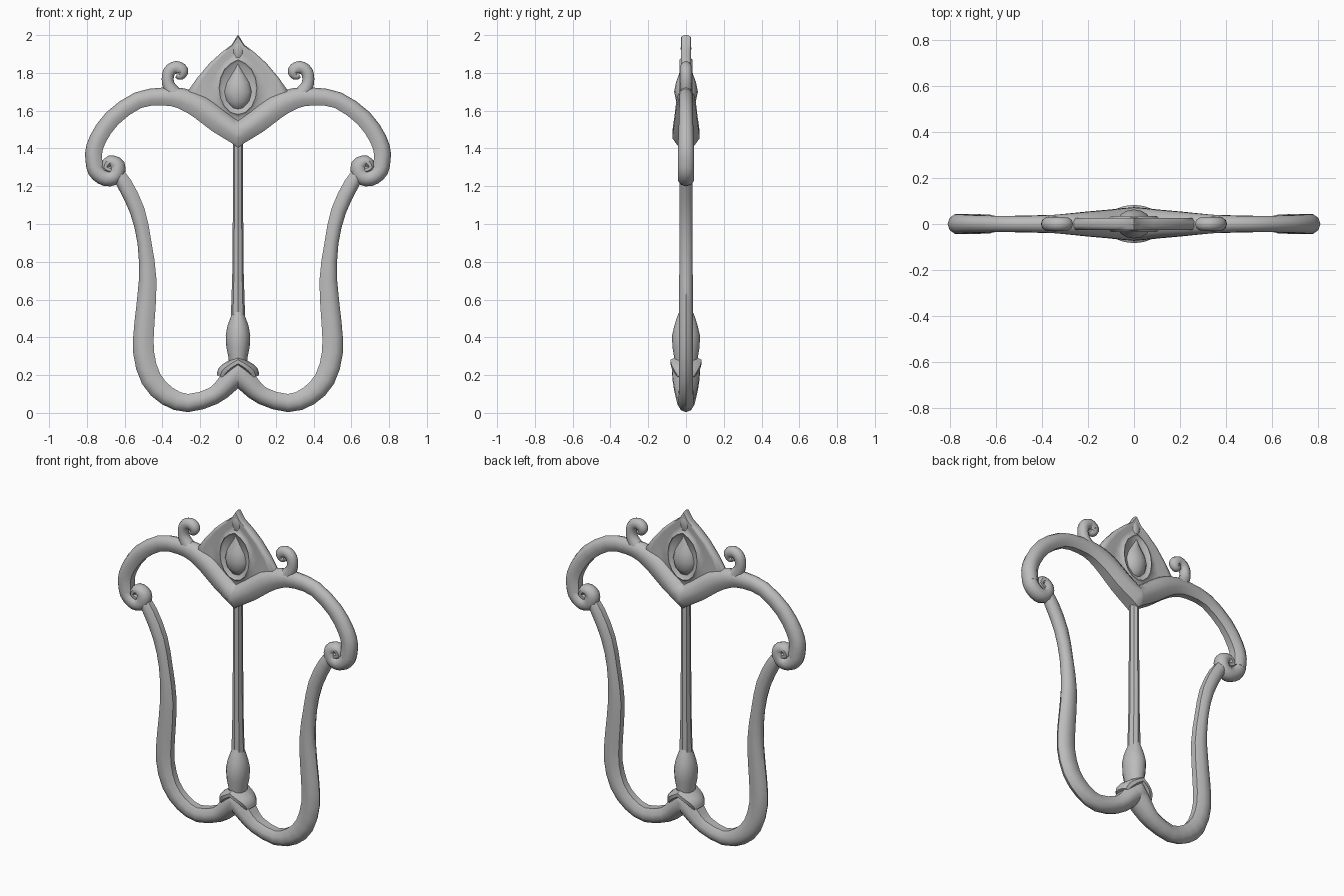
import bpy
import bmesh
from math import sin, cos, pi
from mathutils import Vector

cube = bpy.data.objects.get("Cube")
if cube:
    bpy.data.objects.remove(cube)

grey = bpy.data.materials.new("plain grey")
grey.use_nodes = True
grey.diffuse_color = (0.5, 0.5, 0.5, 1)
grey.node_tree.nodes["Principled BSDF"].inputs["Base Color"].default_value = (0.5, 0.5, 0.5, 1)

# Cross-sections as (outward, depth): D shape with a flat inner side, and a round one
D_SHAPE = [(1, 0), (.8, .6), (.3, .97), (-.35, .97), (-1, .5),
           (-1, -.5), (-.35, -.97), (.3, -.97), (.8, -.6)]
ROUND = [(cos(pi * i / 5), sin(pi * i / 5)) for i in range(10)]


def finish(name, bm, mirror=(False, False), angle=45):
    """Turn a bmesh into a mirrored, smooth-shaded object."""
    bmesh.ops.recalc_face_normals(bm, faces=bm.faces)
    mesh = bpy.data.meshes.new(name)
    bm.to_mesh(mesh)
    bm.free()
    mesh.materials.append(grey)
    ob = bpy.data.objects.new(name, mesh)
    bpy.context.collection.objects.link(ob)
    bpy.ops.object.select_all(action='DESELECT')
    ob.select_set(True)
    bpy.context.view_layer.objects.active = ob
    if any(mirror):
        mod = ob.modifiers.new("Mirror", 'MIRROR')
        mod.use_axis = (mirror[0], mirror[1], False)
        mod.merge_threshold = 0.0005
        bpy.ops.object.modifier_apply(modifier=mod.name)
    bpy.ops.object.shade_smooth_by_angle(angle=angle * pi / 180)
    return ob


def skin(bm, rings, caps=True):
    """Bridge closed rings of points with quads."""
    loops = [[bm.verts.new(p) for p in ring] for ring in rings]
    n = len(loops[0])
    for a, b in zip(loops, loops[1:]):
        for i in range(n):
            j = (i + 1) % n
            bm.faces.new((a[i], a[j], b[j], b[i]))
    if caps:
        bm.faces.new(loops[0])
        bm.faces.new(loops[-1])


def smooth_path(points, steps):
    """Catmull-Rom subdivision of (x, z, half width, half depth)."""
    p = [Vector(q) for q in points]
    p = [2 * p[0] - p[1]] + p + [2 * p[-1] - p[-2]]
    out = []
    for a, b, c, d in zip(p, p[1:], p[2:], p[3:]):
        for k in range(steps):
            t = k / steps
            out.append(0.5 * (2 * b + (c - a) * t + (2 * a - 5 * b + 4 * c - d) * t * t
                              + (3 * b - a - 3 * c + d) * t ** 3))
    return out + [p[-2]]


def tube(name, points, profile=D_SHAPE, steps=2):
    """Sweep a profile along a path in the xz plane, cut at x = 0 and mirror it."""
    path = smooth_path(points, steps)
    rings = []
    for i, (x, z, w, d) in enumerate(path):
        t = path[min(i + 1, len(path) - 1)] - path[max(i - 1, 0)]
        t = Vector((t[0], t[1])).normalized()
        rings.append([(x - t.y * u * w, v * d, z + t.x * u * w) for u, v in profile])
    bm = bmesh.new()
    skin(bm, rings)
    bmesh.ops.bisect_plane(bm, geom=bm.verts[:] + bm.edges[:] + bm.faces[:],
                           plane_co=(0, 0, 0), plane_no=(1, 0, 0), clear_inner=True)
    return finish(name, bm, (True, False))


def spindle(name, levels, sides=12, angle=45):
    """Stack elliptical rings given as (z, half width, half depth)."""
    bm = bmesh.new()
    skin(bm, [[(hx * cos(2 * pi * i / sides), hy * sin(2 * pi * i / sides), z)
               for i in range(sides)] for z, hx, hy in levels])
    return finish(name, bm, angle=angle)


# Upper arms, sweeping out from the crest
tube("upper_arms", [
    (-.08, 1.42, .06, .068), (0, 1.478, .06, .074), (.1, 1.545, .065, .064),
    (.2, 1.62, .064, .055), (.3, 1.665, .055, .045), (.4, 1.675, .047, .038),
    (.53, 1.655, .044, .036), (.665, 1.56, .045, .038), (.742, 1.45, .045, .042),
    (.765, 1.37, .045, .044), (.757, 1.3, .044, .045)])

# Scrolls at the arm ends
tube("side_scrolls", [
    (.766, 1.36, .043, .044), (.752, 1.285, .045, .045), (.7, 1.243, .043, .045),
    (.65, 1.258, .045, .044), (.64, 1.31, .042, .043), (.68, 1.332, .03, .04),
    (.702, 1.3, .026, .036), (.672, 1.284, .024, .034)], ROUND, 3)

# Legs, running down to the bottom lobes and meeting at the centre
tube("lower_legs", [
    (.645, 1.275, .034, .033), (.6, 1.21, .04, .036), (.533, 1.07, .04, .036),
    (.495, .9, .037, .036), (.478, .7, .047, .037), (.495, .48, .053, .037),
    (.5, .32, .055, .037), (.46, .18, .055, .038), (.375, .09, .052, .04),
    (.265, .052, .048, .043), (.13, .09, .047, .055), (.06, .15, .055, .068),
    (0, .215, .062, .076), (-.06, .275, .06, .076)])

# Folded cuff where the legs meet
tube("foot_cuff", [
    (-.04, .3, .025, .083), (0, .272, .027, .085), (.045, .245, .03, .078),
    (.075, .218, .034, .062), (.088, .19, .025, .045)], steps=2)

# Curls beside the crest
tube("crest_curls", [
    (.27, 1.635, .04, .035), (.335, 1.685, .042, .036), (.37, 1.745, .032, .032),
    (.365, 1.805, .033, .031), (.327, 1.83, .033, .031), (.296, 1.81, .034, .03),
    (.305, 1.783, .022, .024), (.325, 1.79, .016, .02)], ROUND, 3)

# Central post and the bud at its foot
spindle("centre_post", [(1.45, .025, .032), (1.1, .027, .032), (.75, .03, .034),
                        (.5, .038, .037), (.25, .035, .04)], 8, 30)
spindle("foot_bud", [(.55, .02, .03), (.5, .042, .05), (.46, .056, .062),
                     (.41, .065, .074), (.35, .062, .072), (.29, .05, .062),
                     (.2, .045, .055)])

# Crest plate: rings between an eye-shaped ridge and the shield outline
OUTLINE = [(0, 2.0), (.032, 1.95), (.085, 1.91), (.15, 1.852), (.215, 1.775),
           (.275, 1.69), (.2, 1.6), (.1, 1.52), (0, 1.45)]
EYE = [(.1 * sin(pi * i / 8), 1.72 + .14 * cos(pi * i / 8)) for i in range(9)]
EYE[0] = (0, 1.87)
bm = bmesh.new()
rows = []
for blend, y in [(1, 0), (1, .01), (.93, .025), (.78, .027), (.4, .017),
                 (.12, .021), (0, .034), (-.12, .022)]:
    rows.append([bm.verts.new((max(0, ex + (ox - ex) * blend) if ox else 0, -y,
                               ez + (oz - ez) * blend))
                 for (ex, ez), (ox, oz) in zip(EYE, OUTLINE)])
for a, b in zip(rows, rows[1:]):
    for i in range(len(a) - 1):
        bm.faces.new((a[i], a[i + 1], b[i + 1], b[i]))
hub = bm.verts.new((0, -.02, 1.72))
for p, q in zip(rows[-1], rows[-1][1:]):
    bm.faces.new((p, q, hub))
finish("crest_plate", bm, (True, True), 60)

# Teardrop boss in the crest and the pointed bead at its tip
spindle("crest_teardrop", [(1.6, .004, .004), (1.615, .036, .032), (1.65, .066, .052),
                           (1.7, .077, .063), (1.75, .064, .053), (1.79, .042, .038),
                           (1.82, .022, .03), (1.855, .002, .02)], 16)
spindle("crest_tip", [(1.85, .004, .01), (1.88, .022, .024), (1.93, .044, .03),
                      (1.96, .026, .025), (1.985, .011, .015), (2.0, .001, .003)], 10)
